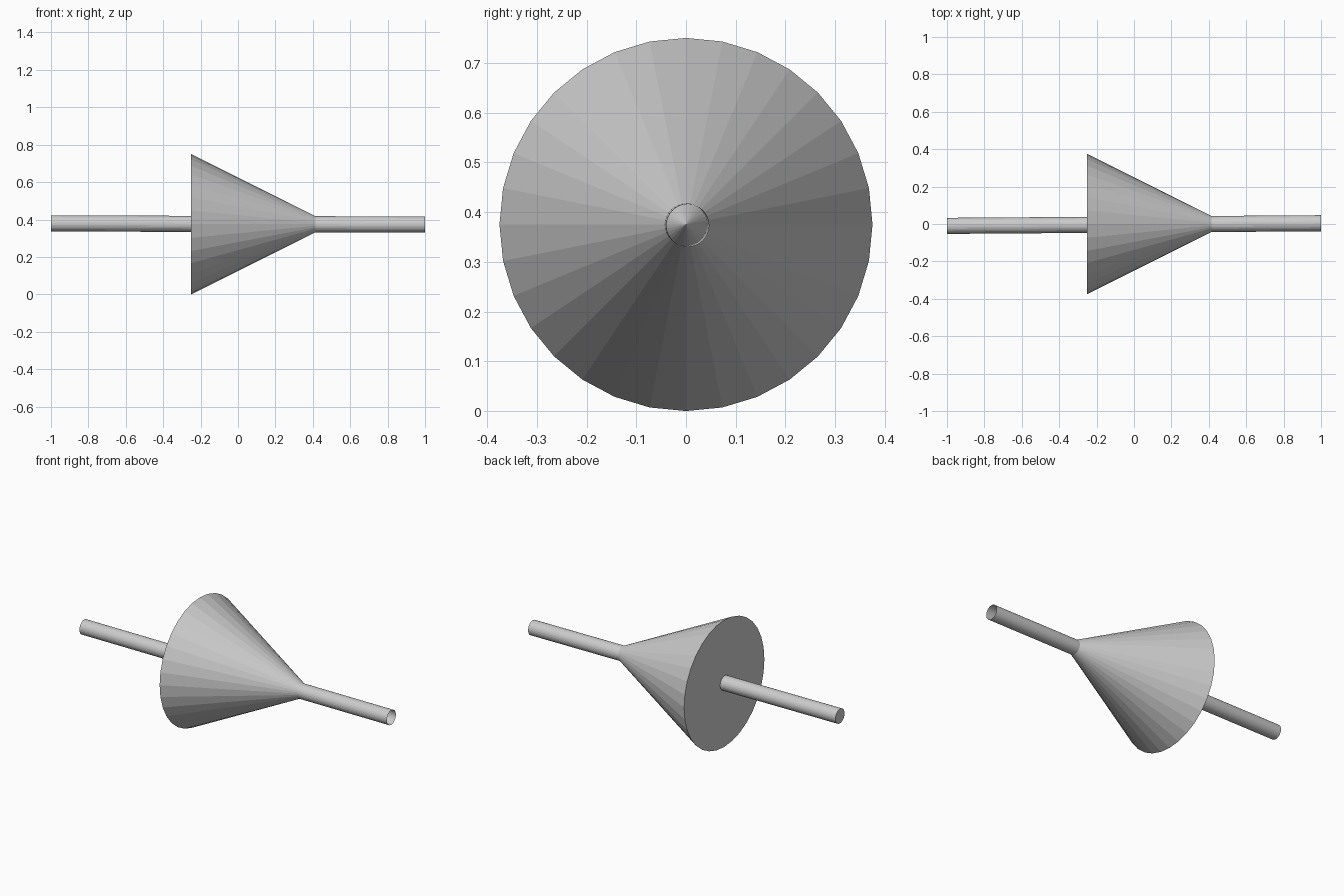
import bpy
import bmesh
from mathutils import Vector

if "Cube" in bpy.data.objects:
    bpy.data.objects.remove(bpy.data.objects["Cube"])


def object_from_bmesh(name, bm):
    mesh = bpy.data.meshes.new(name)
    bm.to_mesh(mesh)
    bm.free()
    obj = bpy.data.objects.new(name, mesh)
    bpy.context.collection.objects.link(obj)
    return obj


def round_part(name, start, end, r_start, r_end, open_end=False, sides=32):
    """Flat-faced cone or rod running from start to end."""
    start, end = Vector(start), Vector(end)
    axis = end - start
    bm = bmesh.new()
    bmesh.ops.create_cone(bm, cap_ends=True, segments=sides, radius1=r_start,
                          radius2=r_end, depth=axis.length)
    if open_end:
        caps = [f for f in bm.faces if f.normal.z > 0.99]
        bmesh.ops.delete(bm, geom=caps, context='FACES_ONLY')
    obj = object_from_bmesh(name, bm)
    obj.location = (start + end) / 2
    obj.rotation_mode = 'QUATERNION'
    obj.rotation_quaternion = Vector((0, 0, 1)).rotation_difference(axis)
    return obj


# Solid cone pointing along +x
round_part("cone", (-0.25, 0, 0.375), (0.5, 0, 0.375), 0.375, 0.0)

# Thin, very slightly tilted rod through the cone, open at the +x end
round_part("rod", (-1, -0.01, 0.379), (1, 0.004, 0.373), 0.043, 0.043,
           open_end=True)
